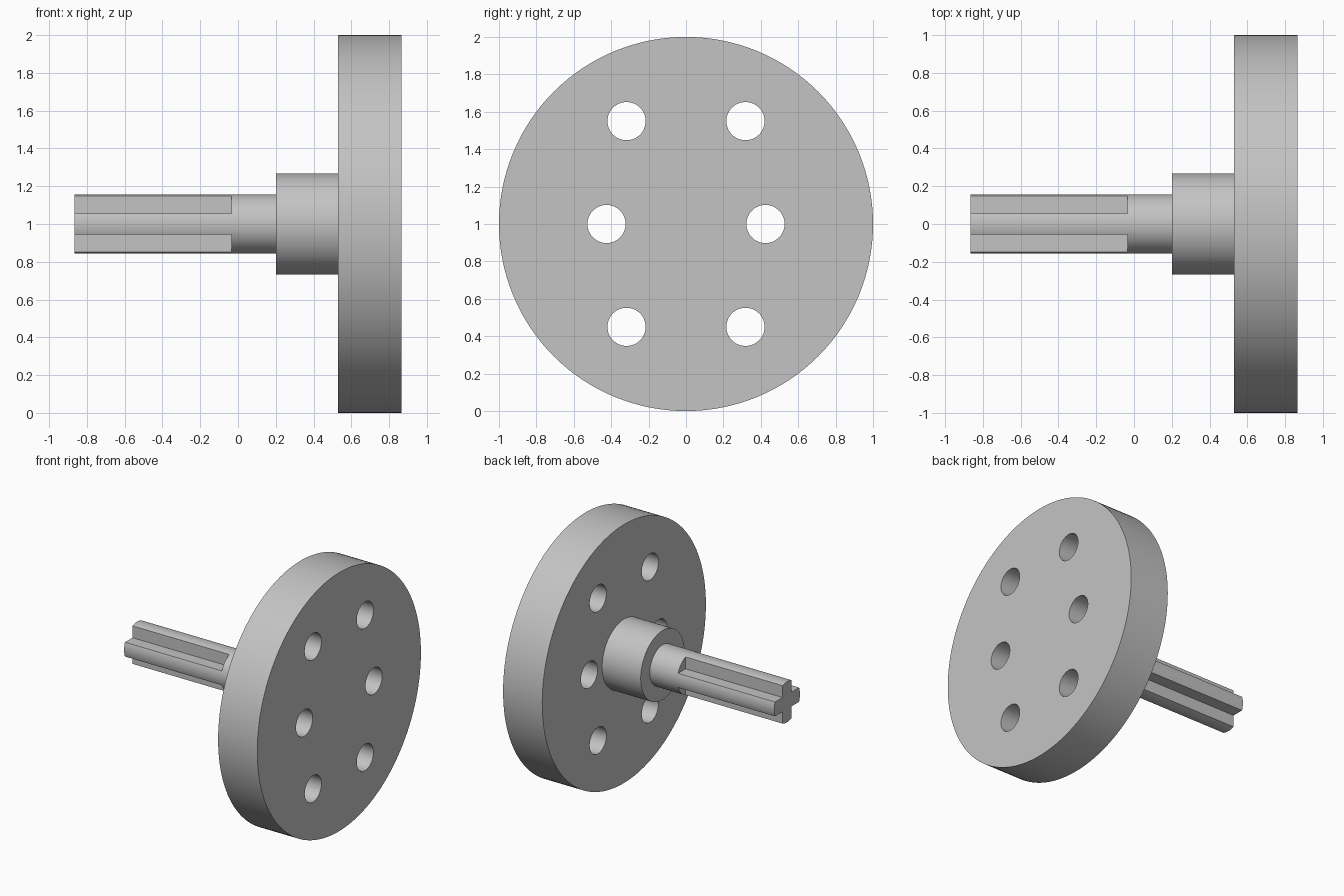
import bpy
import math

if "Cube" in bpy.data.objects:
    bpy.data.objects.remove(bpy.data.objects["Cube"], do_unlink=True)

AXIS_Z = 1.0
SHAFT_START, SLOT_END, HUB_START, DISC_START, DISC_END = -0.865, -0.035, 0.20, 0.53, 0.865
SHAFT_RADIUS = 0.157
ARM_HALF = 0.055

# Single plain grey metal
grey = bpy.data.materials.new("plain grey")
grey.use_nodes = True
colour = (0.55, 0.55, 0.55, 1.0)
grey.diffuse_color = colour
grey.node_tree.nodes["Principled BSDF"].inputs["Base Color"].default_value = colour


def cylinder(name, x0, x1, radius, y=0.0, z=AXIS_Z, sides=128):
    """Cylinder lying along x from x0 to x1."""
    bpy.ops.mesh.primitive_cylinder_add(
        vertices=sides, radius=radius, depth=x1 - x0,
        location=((x0 + x1) / 2, y, z), rotation=(0, math.pi / 2, 0))
    ob = bpy.context.object
    ob.name = name
    ob.data.materials.append(grey)
    return ob


def box(name, x0, x1, y0, y1, z0, z1):
    bpy.ops.mesh.primitive_cube_add(
        size=1, location=((x0 + x1) / 2, (y0 + y1) / 2, (z0 + z1) / 2))
    ob = bpy.context.object
    ob.name = name
    ob.scale = (x1 - x0, y1 - y0, z1 - z0)
    ob.data.materials.append(grey)
    return ob


def cut(target, cutters):
    """Subtract the cutters, then remove them."""
    bpy.ops.object.select_all(action="DESELECT")
    target.select_set(True)
    bpy.context.view_layer.objects.active = target
    for cutter in cutters:
        cutter.hide_render = True
        mod = target.modifiers.new("cut", "BOOLEAN")
        mod.operation = "DIFFERENCE"
        mod.solver = "EXACT"
        mod.object = cutter
        bpy.ops.object.modifier_apply(modifier=mod.name)
        bpy.data.objects.remove(cutter, do_unlink=True)


def smooth(ob):
    bpy.ops.object.select_all(action="DESELECT")
    ob.select_set(True)
    bpy.context.view_layer.objects.active = ob
    bpy.ops.object.shade_smooth_by_angle(angle=math.radians(30))


# Disc with six through holes, mirrored left and right
disc = cylinder("disc", DISC_START, DISC_END, 1.0)
holes = []
for side in (-1, 1):
    for y, dz in ((0.425, 0), (0.318, 0.55), (0.318, -0.55)):
        holes.append(cylinder("hole_cutter", DISC_START - 0.1, DISC_END + 0.1,
                              0.102, side * y, AXIS_Z + dz, 64))
cut(disc, holes)

# Hub
hub = cylinder("hub", HUB_START, DISC_START, 0.268)

# Shaft with four corner slots leaving a cross-shaped end
shaft = cylinder("splined_shaft", SHAFT_START, HUB_START, SHAFT_RADIUS)
slots = []
for sy in (-1, 1):
    for sz in (-1, 1):
        ys = sorted((sy * ARM_HALF, sy * 0.3))
        zs = sorted((AXIS_Z + sz * ARM_HALF, AXIS_Z + sz * 0.3))
        slots.append(box("slot_cutter", SHAFT_START - 0.1, SLOT_END, *ys, *zs))
cut(shaft, slots)

for part in (disc, hub, shaft):
    smooth(part)
